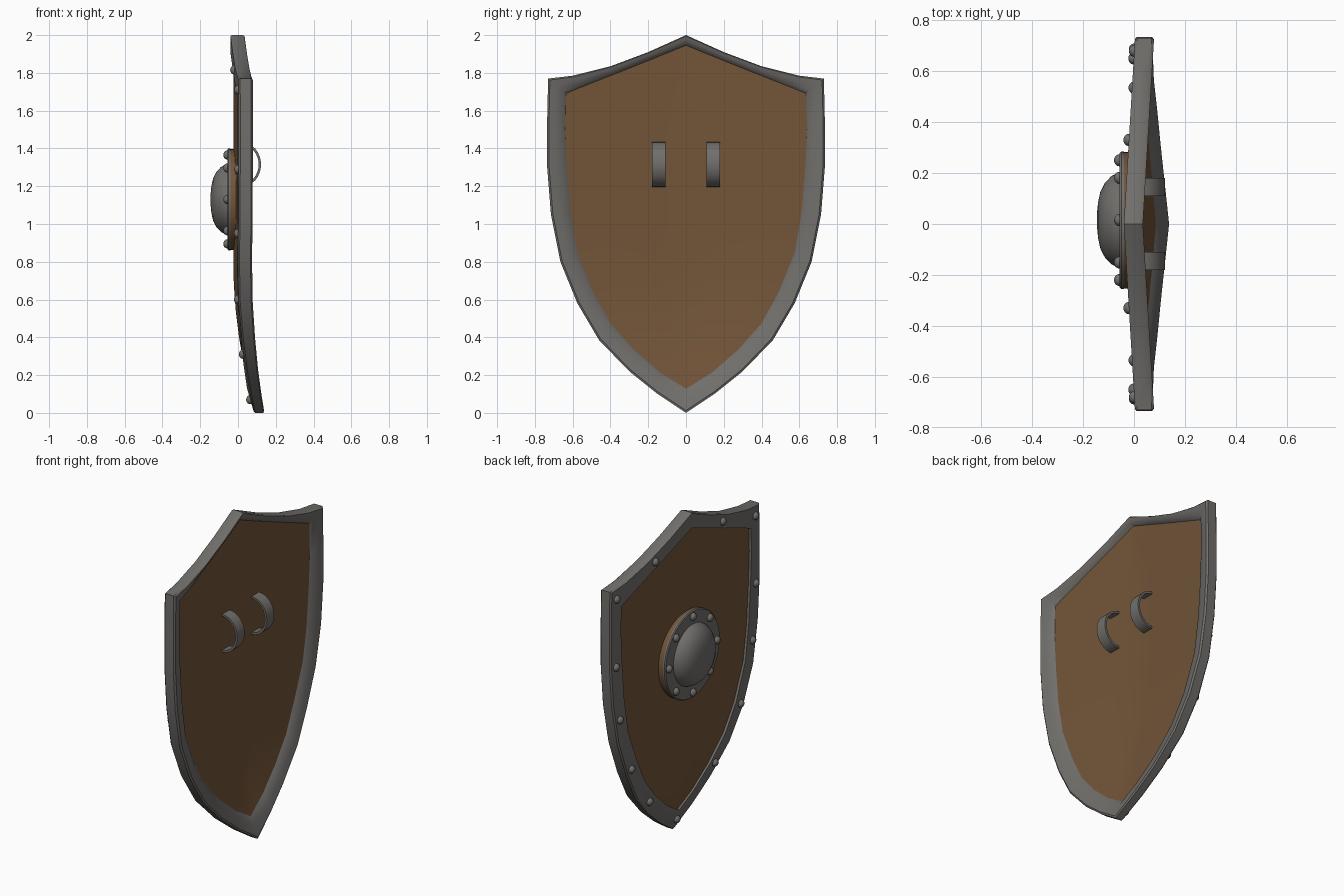
import bpy, bmesh, math
from mathutils import Matrix, Vector

if "Cube" in bpy.data.objects:
    bpy.data.objects.remove(bpy.data.objects["Cube"], do_unlink=True)


def material(name, rgb):
    m = bpy.data.materials.new(name)
    m.use_nodes = True
    m.diffuse_color = (*rgb, 1)
    m.node_tree.nodes["Principled BSDF"].inputs["Base Color"].default_value = (*rgb, 1)
    return m


IRON = material("dull iron", (0.165, 0.158, 0.148))
WOOD = material("brown wood", (0.17, 0.09, 0.04))


def finish(name, bm, mat, angle=35):
    bmesh.ops.remove_doubles(bm, verts=bm.verts, dist=0.0005)
    bmesh.ops.recalc_face_normals(bm, faces=bm.faces)
    mesh = bpy.data.meshes.new(name)
    bm.to_mesh(mesh)
    bm.free()
    mesh.materials.append(mat)
    obj = bpy.data.objects.new(name, mesh)
    bpy.context.collection.objects.link(obj)
    bpy.ops.object.select_all(action="DESELECT")
    obj.select_set(True)
    bpy.context.view_layer.objects.active = obj
    bpy.ops.object.shade_smooth_by_angle(angle=math.radians(angle))
    return obj


def bend(y, z, depth):
    """Place a flat outline point on the ridged, bottom-swept shield body."""
    x = -0.04 + 0.06 * abs(y) + 0.125 * (max(0, 0.8 - z) / 0.8) ** 2
    return Vector((x + depth * (0.75 + 0.25 * min(1, z / 0.5)), y, z))


def skin(bm, rows, closed_rows=False, closed_loop=False):
    """Join rows of points with quads."""
    grid = [[bm.verts.new(p) for p in row] for row in rows]
    n, m = len(grid), len(grid[0])
    for i in range(n if closed_loop else n - 1):
        for j in range(m if closed_rows else m - 1):
            a, b = grid[i], grid[(i + 1) % n]
            k = (j + 1) % m
            bm.faces.new((a[j], a[k], b[k], b[j]))


def lathe(name, profile, mat, centre, angle=35, steps=40):
    """Spin a (radius, x) profile about an axis along x."""
    bm = bmesh.new()
    rows = []
    for i in range(steps):
        a = math.tau * i / steps
        rows.append([Vector((x, r * math.cos(a), r * math.sin(a))) + centre
                     for r, x in profile])
    skin(bm, rows, closed_loop=True)
    return finish(name, bm, mat, angle)


# Half outline: outer y, outer z, inner y, inner z
HALF = [(0, 2, 0, 1.945), (.2, 1.91, .17, 1.876), (.4, 1.835, .36, 1.8),
        (.6, 1.785, .55, 1.725), (.73, 1.77, .635, 1.69), (.735, 1.55, .64, 1.5),
        (.735, 1.3, .63, 1.3), (.715, 1.05, .61, 1.06), (.665, .8, .575, .85),
        (.575, .58, .485, .63), (.46, .385, .395, .47), (.3, .22, .27, .33),
        (.15, .1, .13, .21), (0, 0, 0, .13)]
LOOP = HALF + [(-a, b, -c, d) for a, b, c, d in reversed(HALF[1:-1])]

# Iron rim: section as (share of the way inward, depth)
SECTION = [(0, .008), (0, .066), (.1, .075), (.45, .07), (.8, .06), (1, .045),
           (1, 0), (.08, 0)]
bm = bmesh.new()
rows = []
for oy, oz, iy, iz in LOOP:
    row = []
    for t, d in SECTION:
        drop = 0.04 if (t == 1 and d == 0 and iz > 1.65) else 0
        row.append(bend(oy + (iy - oy) * t, oz + (iz - oz) * t - drop, d))
    rows.append(row)
skin(bm, rows, closed_rows=True, closed_loop=True)
finish("rim", bm, IRON)

# Wooden body: front and back boards, tucked under the rim
bm = bmesh.new()
for depth in (0.015, 0.046):
    for side in (-1, 1):
        rows = []
        for i, (oy, oz, iy, iz) in enumerate(HALF):
            y, z = iy + (oy - iy) * 0.15, iz + (oz - iz) * 0.15
            s = i / (len(HALF) - 1)
            spine = 1.953 + (0.11 - 1.953) * s
            rows.append([bend(side * y * t, spine + (z - spine) * t, depth)
                         for t in (0, .25, .5, .75, 1)])
        skin(bm, rows)
finish("wooden_body", bm, WOOD)

# Central boss: wooden backing, iron flange and dome
BOSS = Vector((0, 0.015, 1.13))
lathe("boss_backing", [(0, .005), (.268, .005), (.268, -.046), (0, -.046)], WOOD, BOSS)
lathe("boss_flange", [(0, -.04), (.27, -.04), (.27, -.05), (.264, -.056), (0, -.056)],
      IRON, BOSS)
lathe("boss_dome", [(.19, -.05), (.185, -.066), (.172, -.09), (.147, -.114),
                    (.112, -.132), (.07, -.141), (.03, -.145), (0, -.145)],
      IRON, BOSS, 60)


# Rivets
def rivet(name, place):
    bm = bmesh.new()
    bmesh.ops.create_uvsphere(bm, u_segments=14, v_segments=10, radius=0.024,
                              matrix=Matrix.Translation(place) @ Matrix.Diagonal((.9, 1, 1, 1)))
    finish(name, bm, IRON, 60)


for i in range(8):
    a = math.tau * i / 8
    rivet(f"boss_rivet_{i + 1}",
          BOSS + Vector((-.057, .235 * math.cos(a), .235 * math.sin(a))))

RIM_RIVETS = [(.68, 1.71), (.33, 1.815), (.685, 1.29), (.65, .95), (.535, .6), (.32, .31)]
rivet("rim_rivet_bottom", bend(0, .07, 0))
for i, (y, z) in enumerate(RIM_RIVETS):
    for label, side in (("a", 1), ("b", -1)):
        rivet(f"rim_rivet_{label}_{i + 1}", bend(side * y, z, 0))

# Curved grips on the back
for name, y in (("grip_a", .145), ("grip_b", -.145)):
    bm = bmesh.new()
    rows = []
    for i in range(17):
        a = math.pi * (i / 16 - 0.5)
        row = []
        for w, t in ((-.036, 0), (.036, 0), (.036, .013), (-.036, .013)):
            row.append(Vector((.018 + (.104 - t) * math.cos(a), y + w,
                               1.315 + (.118 - t) * math.sin(a))))
        rows.append(row)
    skin(bm, rows, closed_rows=True)
    finish(name, bm, IRON)
